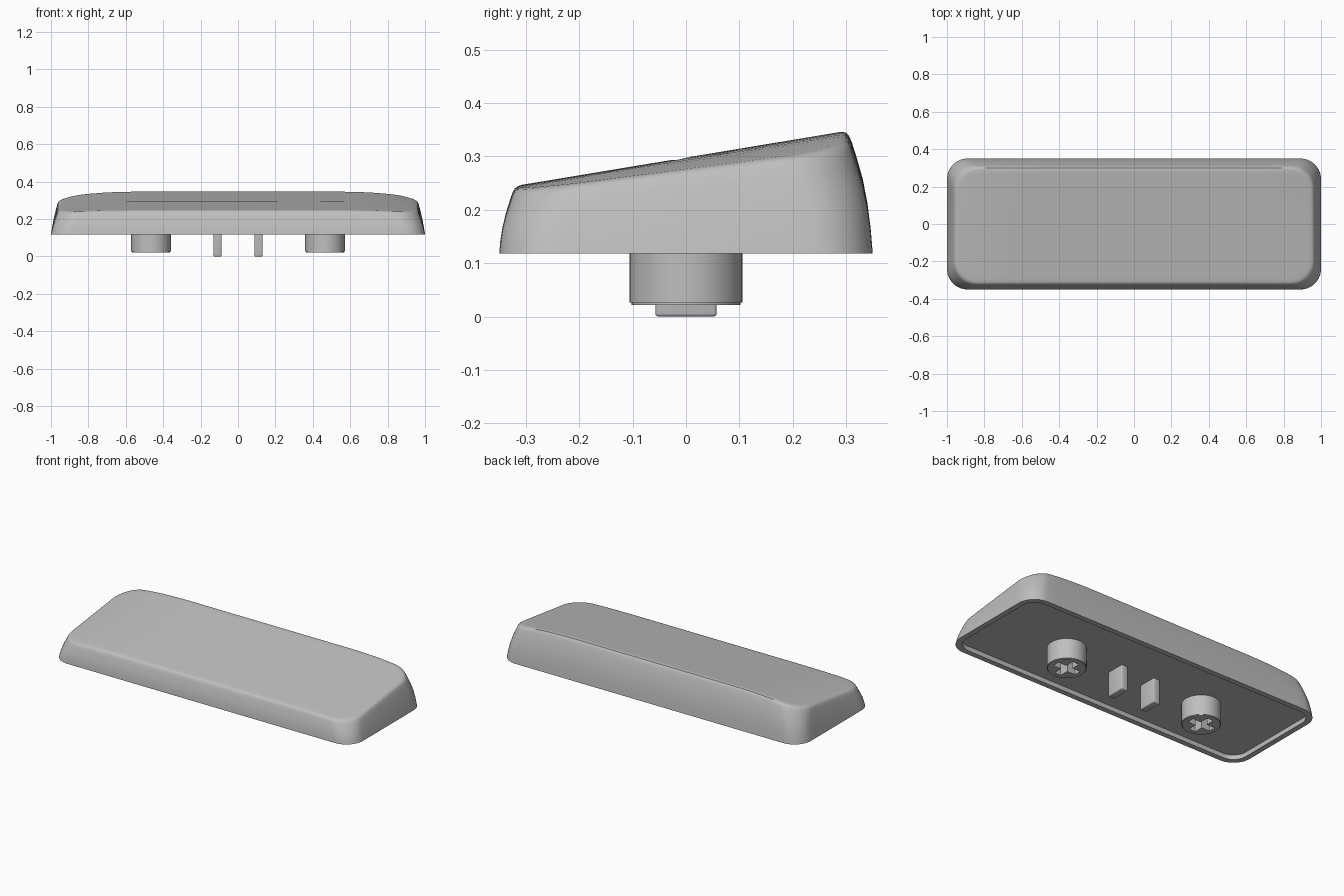
import bpy, bmesh, math
from mathutils import Matrix, Vector

cube = bpy.data.objects.get("Cube")
if cube:
    bpy.data.objects.remove(cube, do_unlink=True)

RIM = 0.118        # height of the lower edge of the shell
CEILING = 0.145    # height of the recessed underside

grey = bpy.data.materials.new("matte grey")
grey.use_nodes = True
grey.diffuse_color = (0.52, 0.52, 0.52, 1)
grey.node_tree.nodes["Principled BSDF"].inputs["Base Color"].default_value = grey.diffuse_color


def finish(name, bm):
    bmesh.ops.recalc_face_normals(bm, faces=bm.faces)
    mesh = bpy.data.meshes.new(name)
    bm.to_mesh(mesh)
    bm.free()
    mesh.materials.append(grey)
    obj = bpy.data.objects.new(name, mesh)
    bpy.context.collection.objects.link(obj)
    return obj


def smooth(obj):
    bpy.ops.object.select_all(action="DESELECT")
    obj.select_set(True)
    bpy.context.view_layer.objects.active = obj
    bpy.ops.object.shade_smooth_by_angle(angle=math.radians(35))


def outline(hx, front, back, r, corner=10):
    """Rounded rectangle with subdivided straight sides."""
    centres = [(hx - r, back - r), (r - hx, back - r), (r - hx, front + r), (hx - r, front + r)]
    points = []
    for i, (cx, cy) in enumerate(centres):
        for k in range(corner + 1):
            a = math.pi / 2 * (i + k / corner)
            points.append(Vector((cx + r * math.cos(a), cy + r * math.sin(a))))
        # straight run to the next corner
        nx, ny = centres[(i + 1) % 4]
        a = math.pi / 2 * (i + 1)
        end = Vector((nx + r * math.cos(a), ny + r * math.sin(a)))
        start = points[-1]
        steps = 32 if i % 2 == 0 else 10
        points += [start.lerp(end, k / steps) for k in range(1, steps)]
    return points


def top_height(x, y):
    """Sloping top that falls away towards both ends."""
    u = min(max((abs(x) - 0.5) / 0.45, 0), 1)
    return 0.298 + 0.166 * y - (0.022 + 0.037 * y) * u ** 2.5


def box(bm, size, centre):
    m = Matrix.Translation(centre) @ Matrix.Diagonal((*size, 1))
    bmesh.ops.create_cube(bm, size=1, matrix=m)


# Shell: rings from the recess, around the rim, up the walls and over the top
bm = bmesh.new()
rings = []


def ring(points, height):
    rings.append([bm.verts.new((p.x, p.y, height(p.x, p.y))) for p in points])


inner = outline(0.968, -0.318, 0.318, 0.085)
ring(inner, lambda x, y: CEILING)
ring(inner, lambda x, y: RIM)

# share of full height, half width, front, back, corner radius
walls = [
    (0, 1.0, -0.35, 0.35, 0.11),
    (0.2, 0.994, -0.348, 0.346, 0.11),
    (0.4, 0.987, -0.344, 0.340, 0.11),
    (0.6, 0.979, -0.338, 0.331, 0.115),
    (0.8, 0.970, -0.330, 0.318, 0.12),
    (0.91, 0.964, -0.325, 0.310, 0.12),
    (0.96, 0.959, -0.321, 0.305, 0.12),
    (0.987, 0.953, -0.316, 0.300, 0.12),
    (1, 0.943, -0.308, 0.291, 0.12),
]
for share, hx, front, back, r in walls:
    ring(outline(hx, front, back, r),
         lambda x, y: RIM + (top_height(x, y) - RIM) * share)
for d in (0.02, 0.05, 0.09, 0.14, 0.2, 0.28):
    ring(outline(0.943 - d, d - 0.308, 0.291 - d, max(0.12 - d * 0.6, 0.01) if d < 0.2 else 0.01),
         top_height)

for lower, upper in zip(rings, rings[1:]):
    n = len(lower)
    for i in range(n):
        j = (i + 1) % n
        bm.faces.new((lower[i], lower[j], upper[j], upper[i]))
bm.faces.new(rings[0])
bm.faces.new(rings[-1])
smooth(finish("shell", bm))

# Round sockets with a cross-shaped hole
for side, x in (("left", 0.465), ("right", -0.465)):
    bm = bmesh.new()
    low = 0.022
    high = CEILING + 0.01
    bmesh.ops.create_cone(bm, cap_ends=True, segments=48, radius1=0.106, radius2=0.106,
                          depth=high - low, matrix=Matrix.Translation((x, 0, (low + high) / 2)))
    rim = [e for e in bm.edges if all(v.co.z < low + 0.001 for v in e.verts)]
    bmesh.ops.bevel(bm, geom=rim, offset=0.004, segments=2, affect="EDGES")
    socket = finish(side + "_socket", bm)

    # cross prism used as a cutter
    bm = bmesh.new()
    a, b = 0.021, 0.075
    corner = [(b, -a), (b, a), (a, a)]
    cross = []
    for q in range(4):
        turn = Matrix.Rotation(q * math.pi / 2, 3, "Z")
        for px, py in corner:
            cross.append(bm.verts.new(turn @ Vector((px, py, 0)) + Vector((x, 0, -0.02))))
    base = bm.faces.new(cross)
    grown = bmesh.ops.extrude_face_region(bm, geom=[base])["geom"]
    bmesh.ops.translate(bm, vec=(0, 0, CEILING + 0.018),
                        verts=[g for g in grown if isinstance(g, bmesh.types.BMVert)])
    cutter = finish("cross_cutter", bm)
    cutter.hide_render = True

    cut = socket.modifiers.new("cross hole", "BOOLEAN")
    cut.operation = "DIFFERENCE"
    cut.solver = "EXACT"
    cut.object = cutter
    bpy.context.view_layer.objects.active = socket
    bpy.ops.object.modifier_apply(modifier=cut.name)
    bpy.data.objects.remove(cutter, do_unlink=True)
    smooth(socket)

# Thin guide fins between the sockets
for side, x in (("left", 0.11), ("right", -0.11)):
    bm = bmesh.new()
    high = CEILING + 0.01
    box(bm, (0.043, 0.115, high), (x, 0, high / 2))
    edges = [e for e in bm.edges if any(v.co.z < 0.01 for v in e.verts)]
    bmesh.ops.bevel(bm, geom=edges, offset=0.006, segments=3, affect="EDGES", profile=0.5)
    smooth(finish(side + "_guide_fin", bm))
